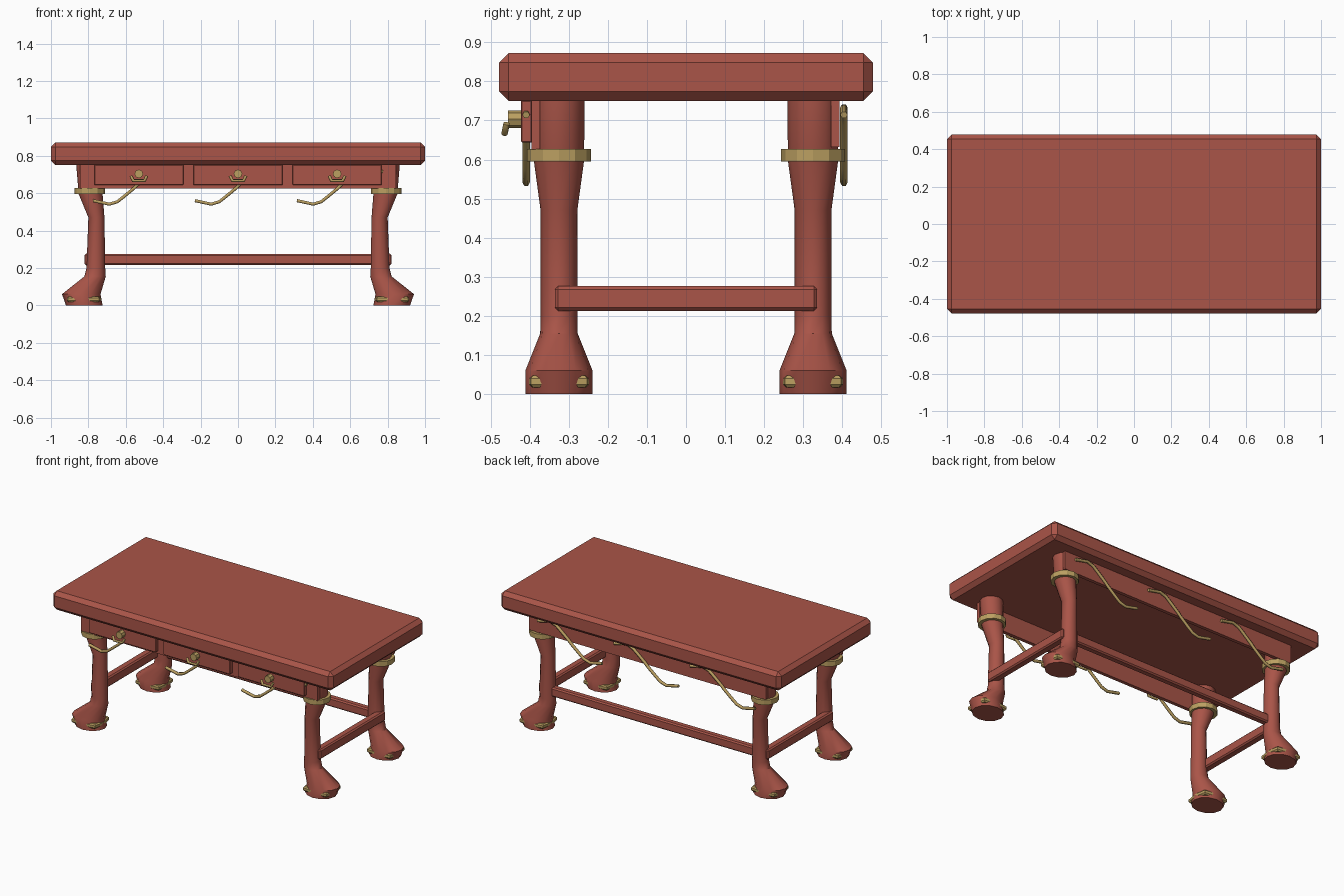
import bpy, bmesh
from math import sin, cos, pi, radians

if "Cube" in bpy.data.objects:
    bpy.data.objects.remove(bpy.data.objects["Cube"], do_unlink=True)


def material(name, rgb):
    m = bpy.data.materials.new(name)
    m.use_nodes = True
    m.diffuse_color = (*rgb, 1)
    m.node_tree.nodes["Principled BSDF"].inputs["Base Color"].default_value = (*rgb, 1)
    return m


WOOD = material("red_wood", (0.40, 0.09, 0.065))
BRASS = material("brass", (0.50, 0.35, 0.12))


def finish(name, bm, mat, smooth=False):
    bmesh.ops.recalc_face_normals(bm, faces=bm.faces)
    mesh = bpy.data.meshes.new(name)
    bm.to_mesh(mesh)
    bm.free()
    mesh.materials.append(mat)
    ob = bpy.data.objects.new(name, mesh)
    bpy.context.collection.objects.link(ob)
    if smooth:
        bpy.ops.object.select_all(action='DESELECT')
        ob.select_set(True)
        bpy.context.view_layer.objects.active = ob
        bpy.ops.object.shade_smooth_by_angle(angle=radians(35))
    return ob


def box(name, x, y, z, mat=WOOD, bevel=0):
    """Box from three (low, high) ranges with chamfered edges."""
    bm = bmesh.new()
    bmesh.ops.create_cube(bm, size=1)
    for v in bm.verts:
        for i, (lo, hi) in enumerate((x, y, z)):
            v.co[i] = (lo + hi) / 2 + v.co[i] * (hi - lo)
    if bevel:
        bmesh.ops.bevel(bm, geom=bm.edges[:], offset=bevel, segments=1,
                        profile=0.5, affect='EDGES')
    return finish(name, bm, mat)


def loft(name, stations, sx, y, mat, sides=12, smooth=False, corner=1):
    """Stack of oval rings given as (z, x centre, x radius, y radius)."""
    bm = bmesh.new()
    rings = []
    for z, cx, rx, ry in stations:
        ring = []
        for i in range(sides):
            a = 2 * pi * i / sides
            k = corner if i % 2 else 1
            ring.append(bm.verts.new((sx * cx + rx * k * cos(a), y + ry * k * sin(a), z)))
        rings.append(ring)
    for a, b in zip(rings, rings[1:]):
        for i in range(sides):
            j = (i + 1) % sides
            bm.faces.new((a[i], a[j], b[j], b[i]))
    bm.faces.new(rings[0])
    bm.faces.new(rings[-1])
    return finish(name, bm, mat, smooth)


def rod(name, points, radius):
    """Brass rod along a path."""
    cu = bpy.data.curves.new(name, 'CURVE')
    cu.dimensions = '3D'
    cu.bevel_depth = radius
    cu.bevel_resolution = 1
    cu.use_fill_caps = True
    sp = cu.splines.new('POLY')
    sp.points.add(len(points) - 1)
    for p, co in zip(sp.points, points):
        p.co = (*co, 1)
    cu.materials.append(BRASS)
    ob = bpy.data.objects.new(name, cu)
    bpy.context.collection.objects.link(ob)
    return ob


# Top and aprons
box("table_top", (-1, 1), (-0.478, 0.478), (0.75, 0.872), bevel=0.024)
box("front_apron", (-0.845, 0.845), (-0.395, -0.373), (0.625, 0.755))
box("back_apron", (-0.845, 0.845), (0.371, 0.393), (0.632, 0.755))

# Legs with collar and foot trim
LEG = [(0, 0.822, 0.098, 0.086), (0.06, 0.838, 0.103, 0.086),
       (0.155, 0.764, 0.057, 0.048), (0.20, 0.760, 0.050, 0.047),
       (0.47, 0.757, 0.043, 0.047), (0.595, 0.788, 0.064, 0.064),
       (0.755, 0.795, 0.070, 0.066)]
COLLAR = [(0.595, 0.792, 0.082, 0.082), (0.627, 0.792, 0.082, 0.082)]
TRIM = [(0.017, 0.826, 0.088, 0.076), (0.025, 0.826, 0.095, 0.082),
        (0.040, 0.826, 0.095, 0.082), (0.047, 0.826, 0.088, 0.076)]
for side, sx in (("left", 1), ("right", -1)):
    for end, sy in (("front", -1), ("back", 1)):
        tag = f"{end}_{side}"
        loft(f"{tag}_leg", LEG, sx, sy * 0.325, WOOD, smooth=True)
        loft(f"{tag}_collar", COLLAR, sx, sy * 0.325, BRASS)
        loft(f"{tag}_foot_trim", TRIM, sx, sy * 0.325, BRASS, sides=8, corner=1.24)
    # Side stretchers
    xs = sorted((sx * 0.77, sx * 0.82))
    box(f"{side}_stretcher", xs, (-0.335, 0.335), (0.213, 0.276), bevel=0.008)
box("back_stretcher", (-0.79, 0.79), (0.30, 0.345), (0.215, 0.274), bevel=0.008)

# S-shaped brass rod, half of it mirrored through its middle
half = [(0.01, 0.01), (0.067, 0.057), (0.10, 0.083), (0.143, 0.096), (0.23, 0.077)]
s_path = [(-x, -z) for x, z in reversed(half)] + half

for i, tag in enumerate(("right", "middle", "left")):
    k = i - 1
    cx = k * 0.53
    # Drawer with its knob and hanging pull
    box(f"{tag}_drawer", (cx - 0.238, cx + 0.238), (-0.422, -0.393), (0.643, 0.752), bevel=0.003)
    bm = bmesh.new()
    bmesh.ops.create_cone(bm, cap_ends=True, segments=8, radius1=0.023, radius2=0.023, depth=0.036)
    for v in bm.verts:
        x, y, z = v.co
        v.co = (cx + x, -0.438 + z, 0.703 + y)
    finish(f"{tag}_knob", bm, BRASS)
    pull = [(-0.042, -0.459, 0.692), (-0.030, -0.464, 0.667),
            (0.030, -0.464, 0.667), (0.042, -0.459, 0.692)]
    rod(f"{tag}_pull", [(cx + x, y, z) for x, y, z in pull], 0.009)
    # Rods along front and back
    for end, y in (("front", -0.409), ("back", 0.404)):
        rod(f"{tag}_{end}_rod", [(k * 0.545 + x, y, 0.637 + z) for x, z in s_path], 0.0095)
